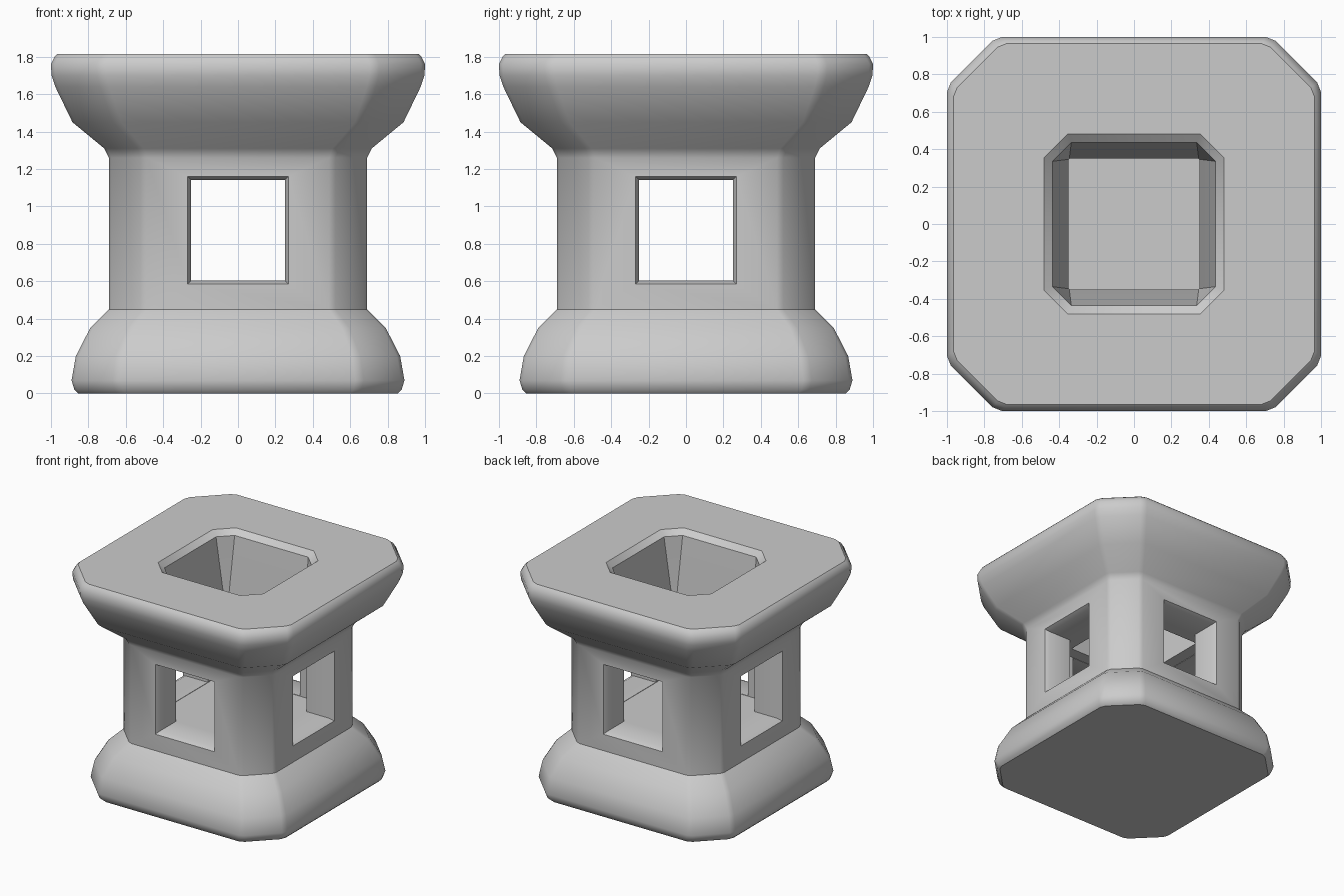
import bpy, bmesh, math
from mathutils import Matrix

if "Cube" in bpy.data.objects:
    bpy.data.objects.remove(bpy.data.objects["Cube"])

grey = bpy.data.materials.new("stone grey")
grey.diffuse_color = (0.6, 0.6, 0.6, 1)
grey.use_nodes = True
grey.node_tree.nodes["Principled BSDF"].inputs["Base Color"].default_value = grey.diffuse_color


def loft(name, rings):
    """Solid skinned through matching rings of points, capped at both ends."""
    bm = bmesh.new()
    vs = [[bm.verts.new(p) for p in r] for r in rings]
    n = len(vs[0])
    for a, b in zip(vs, vs[1:]):
        for i in range(n):
            j = (i + 1) % n
            bm.faces.new((a[i], a[j], b[j], b[i]))
    bm.faces.new(vs[0][::-1])
    bm.faces.new(vs[-1])
    bmesh.ops.recalc_face_normals(bm, faces=bm.faces)
    me = bpy.data.meshes.new(name)
    bm.to_mesh(me)
    bm.free()
    me.materials.append(grey)
    ob = bpy.data.objects.new(name, me)
    bpy.context.collection.objects.link(ob)
    return ob


def four_corners(corner, z):
    """Repeat one corner's points (x, y) around the four quadrants."""
    pts = []
    for k in range(4):
        c, s = round(math.cos(k * math.pi / 2)), round(math.sin(k * math.pi / 2))
        pts += [(x * c - y * s, x * s + y * c, z) for x, y in corner]
    return pts


# body: chamfered square with softened corners, following an outline of (z, half width)
corner = [(1, 0.705), (0.98, 0.755), (0.755, 0.98), (0.705, 1)]
outline = [(0, 0.855), (0.02, 0.875), (0.07, 0.89), (0.20, 0.867), (0.35, 0.79),
           (0.45, 0.69), (1.26, 0.69), (1.31, 0.715), (1.45, 0.885), (1.64, 0.977),
           (1.70, 0.997), (1.76, 1.0), (1.80, 0.98), (1.815, 0.965)]
body = loft("lantern_body", [four_corners([(x * w, y * w) for x, y in corner], z)
                             for z, w in outline])

# top opening: bevelled octagon narrowing to a square
cutters = [loft("funnel_cutter", [
    four_corners([(w, w - c), (w - c, w)], z) for z, w, c in
    [(1.10, 0.345, 0.004), (1.15, 0.35, 0.004), (1.775, 0.435, 0.10), (1.855, 0.525, 0.15)]])]

# inner chamber, wider than the funnel mouth
cutters.append(loft("chamber_cutter", [four_corners([(0.45, 0.45)], z) for z in (0.602, 1.143)]))

# windows: bevelled tunnels through front/back and left/right
steps = [(-0.73, 0.29), (-0.65, 0.25), (0.65, 0.25), (0.73, 0.29)]
rings = [[(sx * w, y, 0.8725 + sz * (w + 0.0175)) for sx, sz in
          ((-1, -1), (1, -1), (1, 1), (-1, 1))] for y, w in steps]
for k, name in enumerate(("front_window_cutter", "side_window_cutter")):
    c = loft(name, rings)
    c.data.transform(Matrix.Rotation(k * math.pi / 2, 4, 'Z'))
    cutters.append(c)

# cut everything, then drop the cutters
bpy.context.view_layer.objects.active = body
body.select_set(True)
for c in cutters:
    c.hide_render = True
    m = body.modifiers.new(c.name, 'BOOLEAN')
    m.operation = 'DIFFERENCE'
    m.solver = 'EXACT'
    m.object = c
    bpy.ops.object.modifier_apply(modifier=m.name)
    bpy.data.objects.remove(c)

bpy.ops.object.shade_smooth_by_angle(angle=math.radians(35))
